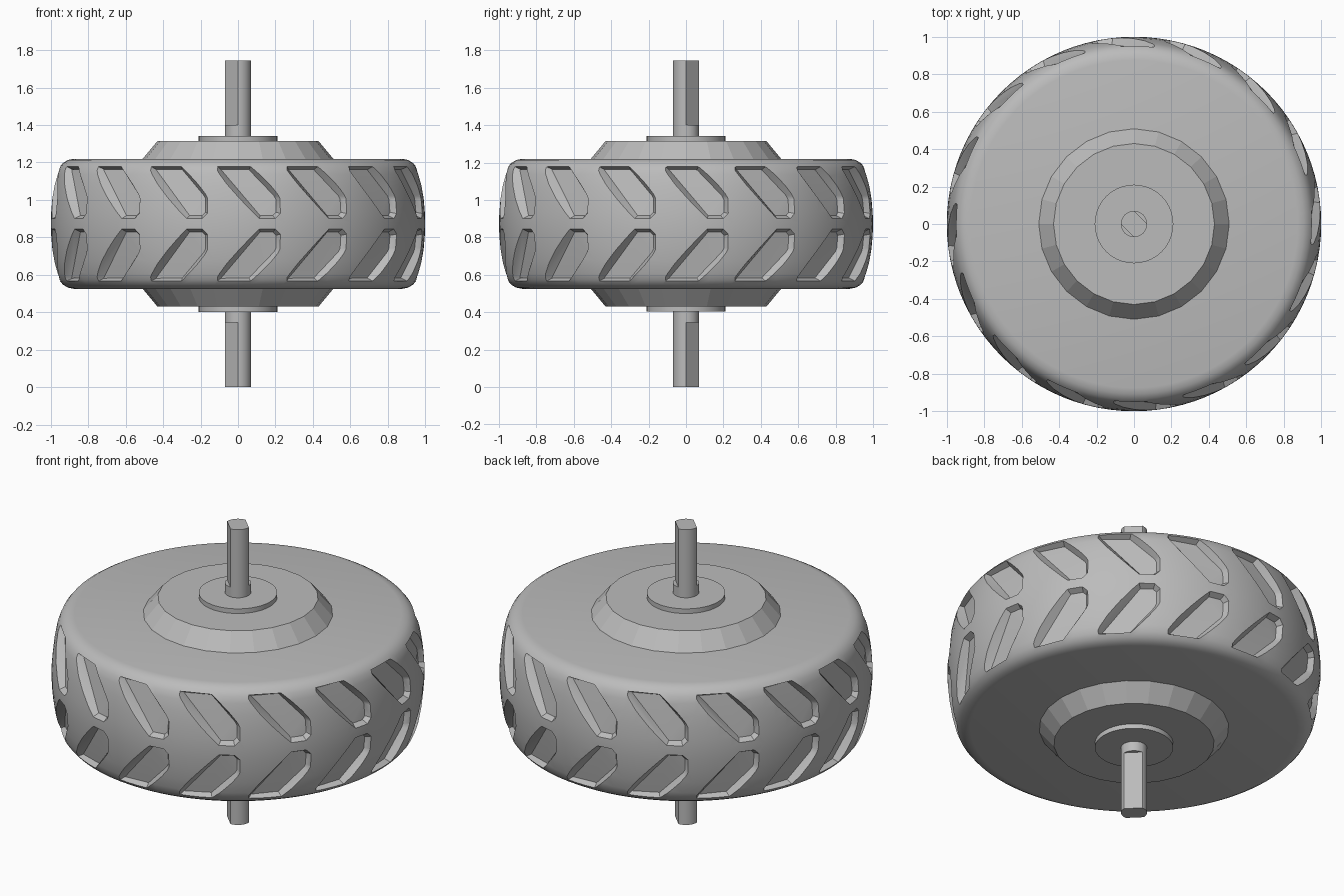
import bpy, bmesh, math
from mathutils import Vector

if "Cube" in bpy.data.objects:
    bpy.data.objects.remove(bpy.data.objects["Cube"], do_unlink=True)

MID = 0.8725

grey = bpy.data.materials.new("plain grey")
grey.use_nodes = True
COLOUR = (0.5, 0.5, 0.5, 1)
grey.diffuse_color = COLOUR
grey.node_tree.nodes["Principled BSDF"].inputs["Base Color"].default_value = COLOUR


def add_object(name, bm):
    bmesh.ops.recalc_face_normals(bm, faces=bm.faces[:])
    mesh = bpy.data.meshes.new(name)
    bm.to_mesh(mesh)
    bm.free()
    obj = bpy.data.objects.new(name, mesh)
    bpy.context.collection.objects.link(obj)
    mesh.materials.append(grey)
    return obj


def loft(bm, rings):
    """Skin a stack of equal closed rings and cap both ends."""
    loops = [[bm.verts.new(p) for p in ring] for ring in rings]
    n = len(loops[0])
    for a, b in zip(loops, loops[1:]):
        for i in range(n):
            j = (i + 1) % n
            bm.faces.new((a[i], a[j], b[j], b[i]))
    bm.faces.new(loops[0])
    bm.faces.new(loops[-1])


def circle(radius, z, sides):
    return [(radius * math.cos(math.tau * i / sides),
             radius * math.sin(math.tau * i / sides), z) for i in range(sides)]


def revolve(name, profile, sides):
    bm = bmesh.new()
    loft(bm, [circle(r, z, sides) for r, z in profile])
    return add_object(name, bm)


def smooth(obj, degrees):
    bpy.ops.object.select_all(action="DESELECT")
    obj.select_set(True)
    bpy.context.view_layer.objects.active = obj
    bpy.ops.object.shade_smooth_by_angle(angle=math.radians(degrees))


def apply_cut(obj, cutter):
    """Subtract the cutter and keep the result as plain mesh."""
    mod = obj.modifiers.new("cut", "BOOLEAN")
    mod.operation = "DIFFERENCE"
    mod.solver = "EXACT"
    mod.object = cutter
    graph = bpy.context.evaluated_depsgraph_get()
    mesh = bpy.data.meshes.new_from_object(obj.evaluated_get(graph))
    obj.modifiers.clear()
    obj.data = mesh
    bpy.data.objects.remove(cutter, do_unlink=True)


# Tyre: crowned tread with rounded shoulders, mirrored about the middle
half = [(1.0, 0), (0.998, 0.06), (0.992, 0.13), (0.982, 0.2), (0.968, 0.265),
        (0.955, 0.3), (0.935, 0.325), (0.908, 0.341), (0.875, 0.3475)]
profile = [(r, MID - h) for r, h in reversed(half)] + [(r, MID + h) for r, h in half[1:]]
tyre = revolve("tyre", profile, 96)


def tread_radius(h):
    for (r0, h0), (r1, h1) in zip(half, half[1:]):
        if h <= h1:
            return r0 + (r1 - r0) * (h - h0) / (h1 - h0)


# Tread pockets: slanted outline in (angle, height above middle)
outline = [Vector(p) for p in ((-0.115, 0.305), (0.07, 0.305), (0.215, 0.16),
                               (0.228, 0.135), (0.228, 0.055), (0.2, 0.028), (0.115, 0.028),
                               (-0.115, 0.285))]
centre = sum(outline, Vector((0, 0))) / len(outline)


def inset(points, d):
    """Move every side of a clockwise outline inward by d."""
    result = []
    for i, p in enumerate(points):
        a = (p - points[i - 1]).normalized()
        b = (points[(i + 1) % len(points)] - p).normalized()
        na, nb = Vector((a.y, -a.x)), Vector((b.y, -b.x))
        result.append(p + (na + nb) * d / (1 + na.dot(nb)))
    return result


bm = bmesh.new()
for k in range(16):
    for side in (1, -1):
        rings = []
        for d, depth in ((0.016, 0.032), (-0.016, -0.032)):
            ring = []
            for p, q in zip(outline, inset(outline, d)):
                t = math.tau * k / 16 + q.x
                r = tread_radius(p.y) - depth
                ring.append((r * math.sin(t), -r * math.cos(t), MID + side * q.y))
            rings.append(ring)
        loft(bm, rings)
bmesh.ops.triangulate(bm, faces=[f for f in bm.faces if len(f.verts) > 4])
apply_cut(tyre, add_object("tread_cutter", bm))
smooth(tyre, 25)

# Hub cones and bearing collars on both sides
for label, s in (("upper", 1), ("lower", -1)):
    revolve(label + "_hub", [(0.515, MID + s * 0.34), (0.43, MID + s * 0.4425)], 24)
    smooth(revolve(label + "_collar", [(0.21, MID + s * 0.43), (0.21, MID + s * 0.47)], 40), 30)

# Axle: round rod with two flats milled at each end
axle = revolve("axle", [(0.07, 0), (0.07, 2 * MID)], 32)
bm = bmesh.new()
for low, high in ((-0.1, 0.345), (1.4, 1.9)):
    for s in (1, -1):
        n = Vector((s, s, 0)).normalized()
        t = Vector((-n.y, n.x, 0))
        base = [n * a + t * b for a, b in ((0.05, -0.2), (0.05, 0.2), (0.2, 0.2), (0.2, -0.2))]
        loft(bm, [[p + Vector((0, 0, z)) for p in base] for z in (low, high)])
apply_cut(axle, add_object("axle_cutter", bm))
smooth(axle, 25)
